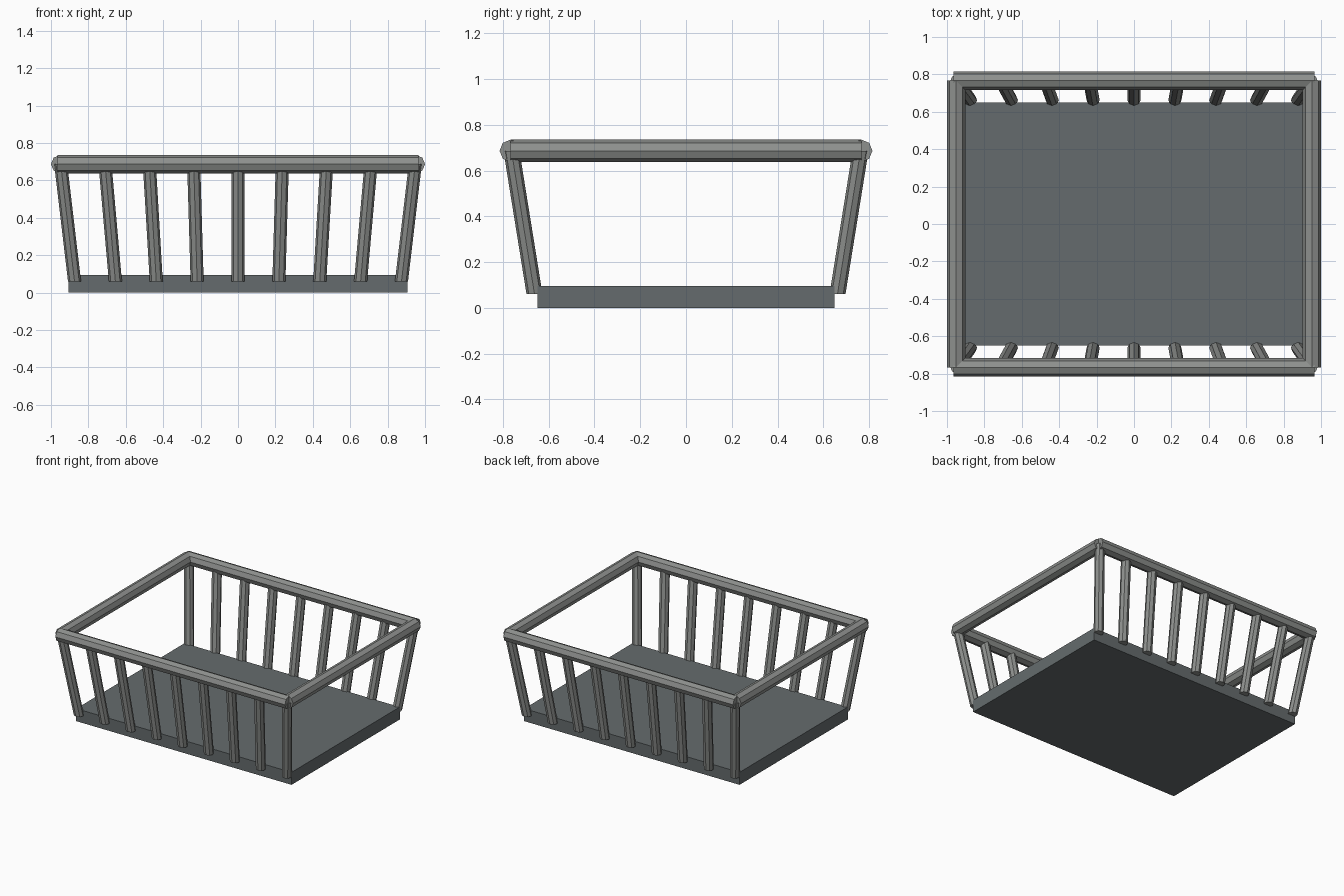
import bpy, bmesh
from math import pi
from mathutils import Vector, Matrix

cube = bpy.data.objects.get("Cube")
if cube:
    bpy.data.objects.remove(cube, do_unlink=True)


def material(name, color):
    mat = bpy.data.materials.new(name)
    mat.use_nodes = True
    mat.diffuse_color = color
    bsdf = next(n for n in mat.node_tree.nodes if n.type == 'BSDF_PRINCIPLED')
    bsdf.inputs["Base Color"].default_value = color
    return mat


slate = material("slate_grey", (0.13, 0.148, 0.153, 1))
metal = material("light_grey", (0.27, 0.28, 0.27, 1))


def finish(bm, name, mat):
    bmesh.ops.recalc_face_normals(bm, faces=bm.faces)
    mesh = bpy.data.meshes.new(name)
    bm.to_mesh(mesh)
    bm.free()
    mesh.materials.append(mat)
    obj = bpy.data.objects.new(name, mesh)
    bpy.context.collection.objects.link(obj)
    return obj


def bar(name, start, end, radius, cut_axis):
    """Eight-sided bar whose ends are cut square to cut_axis."""
    start, end = Vector(start), Vector(end)
    bm = bmesh.new()
    bmesh.ops.create_cone(bm, cap_ends=True, segments=8,
                          radius1=radius, radius2=radius, depth=1)
    turn = Matrix.Identity(3)
    if cut_axis == 'X':
        turn = Matrix.Rotation(pi / 2, 3, 'Y')
    elif cut_axis == 'Y':
        turn = Matrix.Rotation(pi / 2, 3, 'X')
    along = turn @ Vector((0, 0, 1))
    if along.dot(end - start) < 0:
        start, end = end, start
    for v in bm.verts:
        ring = turn @ Vector((v.co.x, v.co.y, 0))
        v.co = ring + (end if v.co.z > 0 else start)
    return finish(bm, name, metal)


# Floor slab
bm = bmesh.new()
bmesh.ops.create_cube(bm, size=1)
bmesh.ops.scale(bm, vec=(1.81, 1.3, 0.095), verts=bm.verts)
bmesh.ops.translate(bm, vec=(0, 0, 0.0475), verts=bm.verts)
finish(bm, "floor", slate)

# Top frame rails
RAIL_Z, RAIL_R, RAIL_X, RAIL_Y = 0.687, 0.049, 0.951, 0.766
for side, label in ((-1, "front"), (1, "back")):
    y = side * RAIL_Y
    bar(label + "_rail", (-0.965, y, RAIL_Z), (0.965, y, RAIL_Z), RAIL_R, 'X')
for side, label in ((-1, "right"), (1, "left")):
    x = side * RAIL_X
    bar(label + "_rail", (x, -RAIL_Y, RAIL_Z), (x, RAIL_Y, RAIL_Z), RAIL_R, 'Y')

# Leaning spindles along the front and back
for side, label in ((-1, "front"), (1, "back")):
    for i in range(-4, 5):
        bar(f"{label}_spindle_{i + 5}",
            (i * 0.2185, side * 0.662, 0.06),
            (i * 0.237, side * 0.763, RAIL_Z), 0.035, 'Z')
